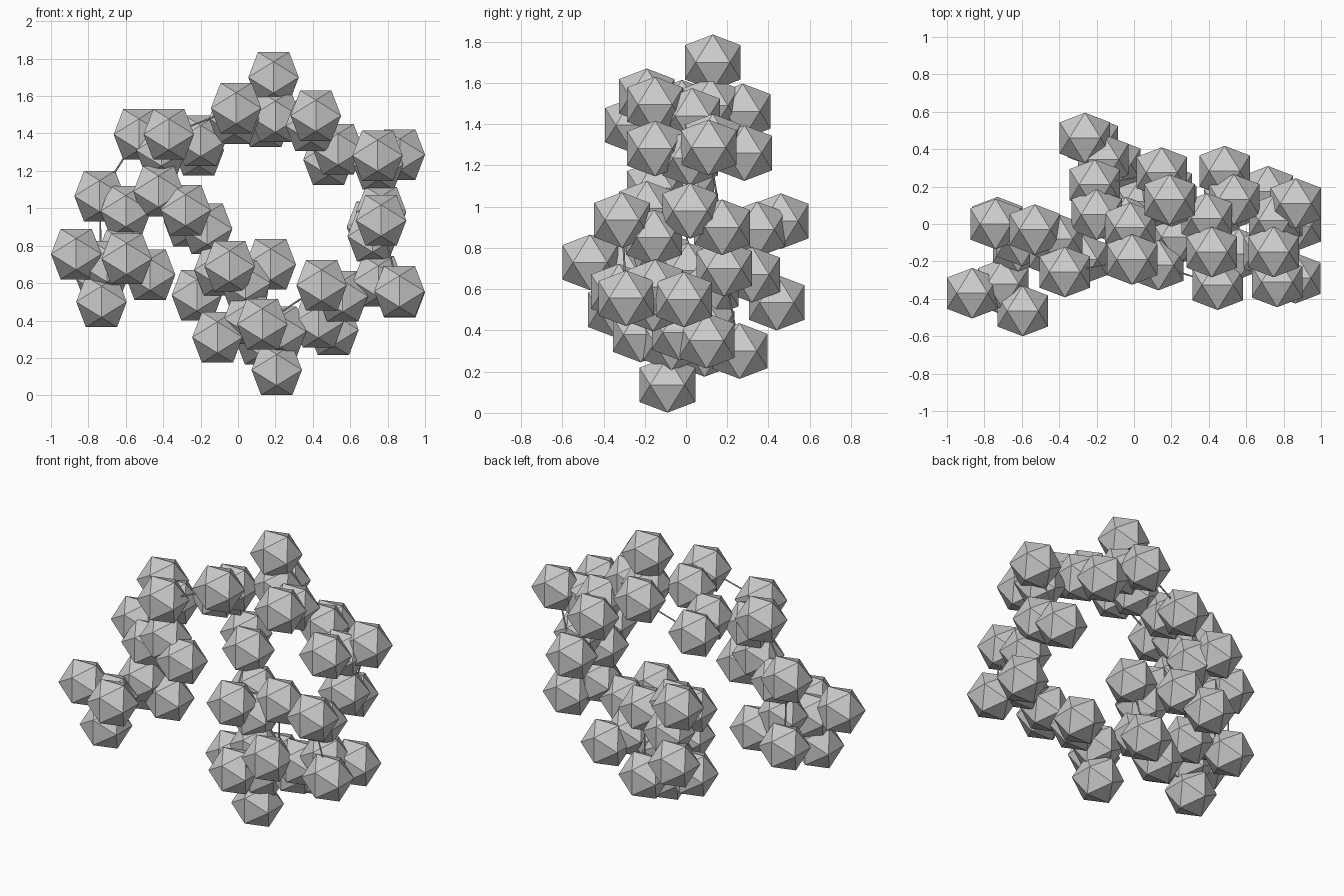
import bpy, bmesh
from mathutils import Vector

HALF = 0.135                      # half width of one ball
PHI = (1 + 5 ** 0.5) / 2

# shared flat-faced icosahedron
bm = bmesh.new()
k = HALF / PHI
for s in (-k, k):
    for t in (-HALF, HALF):
        for co in ((s, 0, t), (t, s, 0), (0, t, s)):
            bm.verts.new(co)
bmesh.ops.convex_hull(bm, input=bm.verts[:])
bmesh.ops.recalc_face_normals(bm, faces=bm.faces[:])
ball_mesh = bpy.data.meshes.new("ball")
bm.to_mesh(ball_mesh)
bm.free()


def ball(name, co):
    ob = bpy.data.objects.new(name, ball_mesh)
    ob.location = co
    bpy.context.collection.objects.link(ob)
    return Vector(co)


def rod(a, b, name="rod", r=0.005):
    d = b - a
    bpy.ops.mesh.primitive_cylinder_add(vertices=6, radius=r, depth=d.length, location=(a + b) / 2)
    ob = bpy.context.object
    ob.name = name
    ob.rotation_mode = 'QUATERNION'
    ob.rotation_quaternion = d.to_track_quat('Z', 'Y')


# backbone of the chain, from the low left end round the loop
backbone = [
    (-.70, -.32, .69), (-.62, -.12, .75), (-.60, -.09, .985), (-.425, -.15, 1.09),
    (-.41, -.08, 1.31), (-.20, .05, 1.36), (-.02, -.02, 1.48), (.20, .12, 1.49),
    (.39, .03, 1.44), (.535, .13, 1.315), (.75, .02, 1.235), (.765, .02, .98),
    (.72, -.155, .85), (.75, -.15, .61), (.56, -.16, .53), (.43, -.03, .39),
    (.23, -.07, .34)]
tail = [(.06, .10, .41), (.04, .12, .60), (-.10, .32, .67)]
# side balls: index of the backbone ball each hangs on
side = [
    (0, (-.865, -.37, .755)), (0, (-.595, -.465, .73)), (0, (-.73, -.34, .50)),
    (1, (-.47, -.06, .645)), (1, (-.73, .01, .62)),
    (2, (-.74, 0, 1.065)), (3, (-.28, -.19, .99)),
    (4, (-.53, -.03, 1.395)), (4, (-.37, -.257, 1.395)),
    (5, (-.21, .21, 1.31)), (6, (-.01, -.19, 1.535)),
    (7, (.19, .13, 1.70)), (7, (.148, .275, 1.462)),
    (8, (.416, -.15, 1.495)), (9, (.484, .283, 1.26)),
    (10, (.746, -.15, 1.282)), (10, (.865, .11, 1.287)),
    (11, (.716, .175, .90)), (12, (.765, -.31, .935)),
    (13, (.863, -.29, .556)), (13, (.865, -.01, .55)),
    (14, (.447, -.325, .588)), (15, (.51, .10, .35)),
    (16, (.207, -.09, .136)), (16, (.13, -.22, .38)),
    (17, (-.11, .09, .31)), (17, (.12, .26, .30)),
    (18, (-.045, .01, .69)), (18, (.175, .185, .70)),
    (19, (-.22, .44, .535)), (19, (-.165, .345, .89))]

spine = [ball("backbone_ball", p) for p in backbone + tail]
for a, b in zip(spine, spine[1:]):
    rod(a, b, "backbone_rod")
outer = []
for i, p in side:
    outer.append(ball("side_ball", p))
    rod(spine[i], outer[-1], "side_rod")
tip = ball("end_ball", (-.262, .46, .93))
rod(outer[-1], tip, "end_rod")

# long thin rods between neighbouring side balls
for i, j in ((8, 10), (7, 5), (9, 12), (5, 4), (16, 17), (18, 19), (28, 26),
             (30, 27), (21, 24)):
    rod(outer[i], outer[j], "link_rod")
